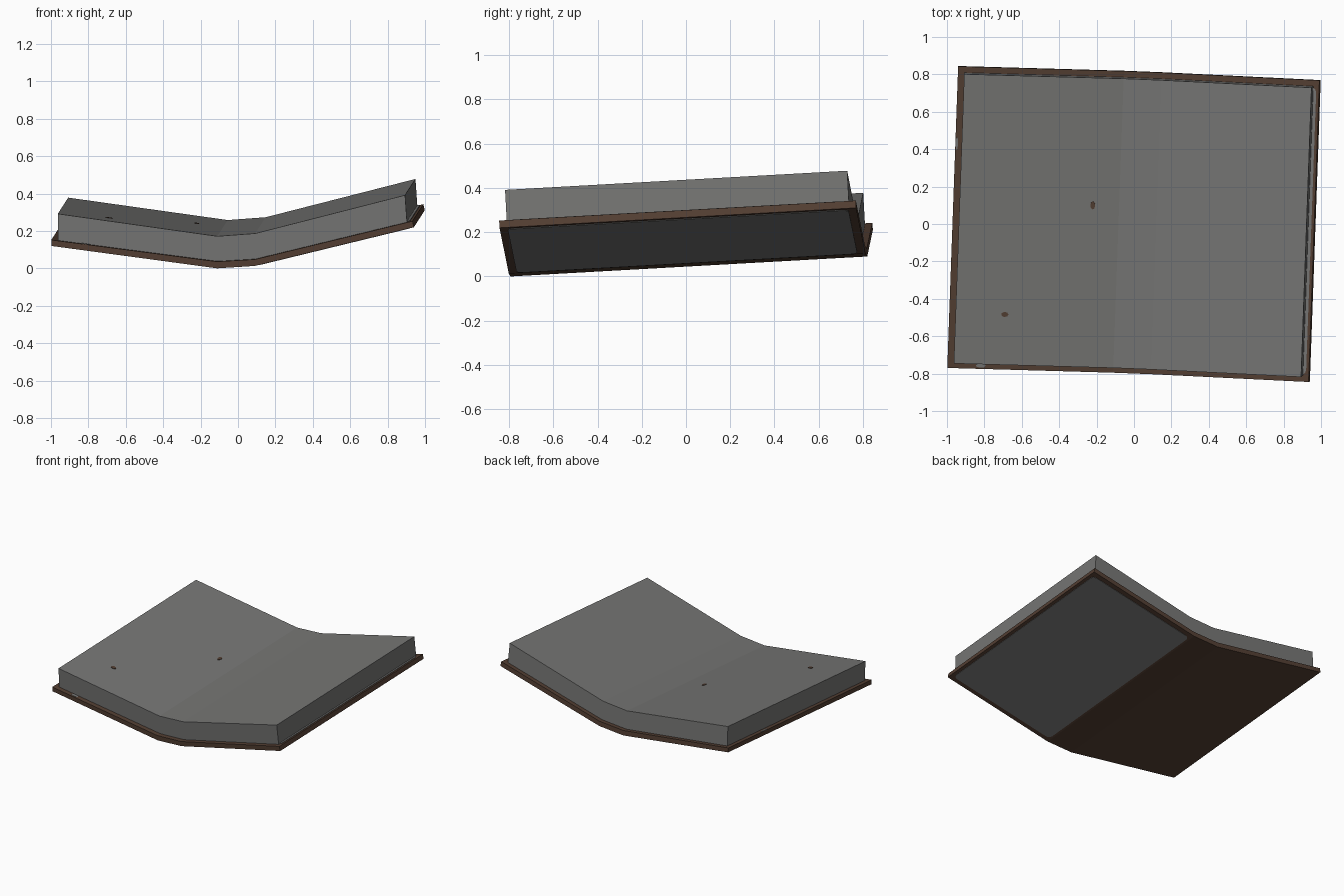
import bpy, bmesh, math
from mathutils import Matrix, Vector

if "Cube" in bpy.data.objects:
    bpy.data.objects.remove(bpy.data.objects["Cube"])

def mat(name, c):
    m = bpy.data.materials.new(name)
    m.diffuse_color = (*c, 1)
    m.use_nodes = True
    m.node_tree.nodes["Principled BSDF"].inputs["Base Color"].default_value = m.diffuse_color
    return m

GREY = mat("stone grey", (0.18, 0.18, 0.175))
BROWN = mat("dark brown", (0.088, 0.05, 0.033))

# whole model is yawed and pitched slightly
POSE = (Matrix.Translation((0, 0, 0.2)) @ Matrix.Rotation(math.radians(-2.06), 4, 'Z')
        @ Matrix.Rotation(math.radians(3.2), 4, 'X') @ Matrix.Translation((0, 0, -0.2)))
PARTS = []

def prism(name, pts, vec, material):
    """Extrude a polygon of 3D points along vec."""
    bm = bmesh.new()
    f = bm.faces.new([bm.verts.new(p) for p in pts])
    r = bmesh.ops.extrude_face_region(bm, geom=[f])
    bmesh.ops.translate(bm, verts=[v for v in r["geom"] if isinstance(v, bmesh.types.BMVert)], vec=vec)
    bmesh.ops.recalc_face_normals(bm, faces=bm.faces)
    bm.transform(POSE)
    me = bpy.data.meshes.new(name)
    bm.to_mesh(me)
    bm.free()
    me.materials.append(material)
    ob = bpy.data.objects.new(name, me)
    bpy.context.collection.objects.link(ob)
    PARTS.append(ob)

def sheet(name, low, high, half, material):
    """Bent sheet between two x,z profiles."""
    prism(name, [(x, -half, z) for x, z in low + high[::-1]], (0, 2 * half, 0), material)

BOTTOM = [(-0.97, 0.165), (-0.083, 0.045), (0.12, 0.058), (0.97, 0.265)]
TOP = [(-0.97, 0.197), (-0.083, 0.081), (0.12, 0.093), (0.963, 0.298)]
SLAB_TOP = [(-0.936, 0.335), (-0.083, 0.215), (0.12, 0.23), (0.922, 0.435)]

def height(x, prof):
    for (x0, z0), (x1, z1) in zip(prof, prof[1:]):
        if x <= x1:
            break
    return z0 + (z1 - z0) * (x - x0) / (x1 - x0)

# base plate and raised slab
sheet("base_plate", BOTTOM, TOP, 0.808, BROWN)
sheet("slab", [(x, height(x, TOP) - 0.002) for x in (-0.936, -0.083, 0.12, 0.932)],
      SLAB_TOP, 0.775, GREY)

# inlay showing on both sides of the right wing, with rounded corners
def wing_inlay(x0, x1, half, r):
    pts = []
    for cx, cy, a0 in ((x1 - r, half - r, 0), (x0 + r, half - r, 90),
                       (x0 + r, r - half, 180), (x1 - r, r - half, 270)):
        for i in range(4):
            a = math.radians(a0 + 30 * i)
            x, y = cx + r * math.cos(a), cy + r * math.sin(a)
            pts.append((x, y, height(x, BOTTOM) - 0.003))
    prism("wing_inlay", pts, (0, 0, 0.042), GREY)

wing_inlay(0.135, 0.948, 0.772, 0.03)

# small worn chips on the slab and rim
def chip(name, x, y, rx, ry, prof, material):
    pts = []
    for i in range(7):
        a = i * math.tau / 7
        px, py = x + rx * math.cos(a), y + ry * math.sin(a)
        pts.append((px, py, height(px, prof) - 0.002))
    prism(name, pts, (0, 0, 0.005), material)

chip("slab_chip_1", -0.224, 0.092, 0.013, 0.022, SLAB_TOP, BROWN)
chip("slab_chip_2", -0.673, -0.505, 0.02, 0.014, SLAB_TOP, BROWN)
chip("rim_chip_1", -0.962, 0.395, 0.007, 0.035, TOP, GREY)
chip("rim_chip_2", -0.792, -0.79, 0.027, 0.012, TOP, GREY)

# rest the model on the ground, centred
vs = [v.co for o in PARTS for v in o.data.vertices]
lo = Vector([min(v[i] for v in vs) for i in range(3)])
hi = Vector([max(v[i] for v in vs) for i in range(3)])
for o in PARTS:
    o.data.transform(Matrix.Translation((-(lo.x + hi.x) / 2, -(lo.y + hi.y) / 2, -lo.z)))
